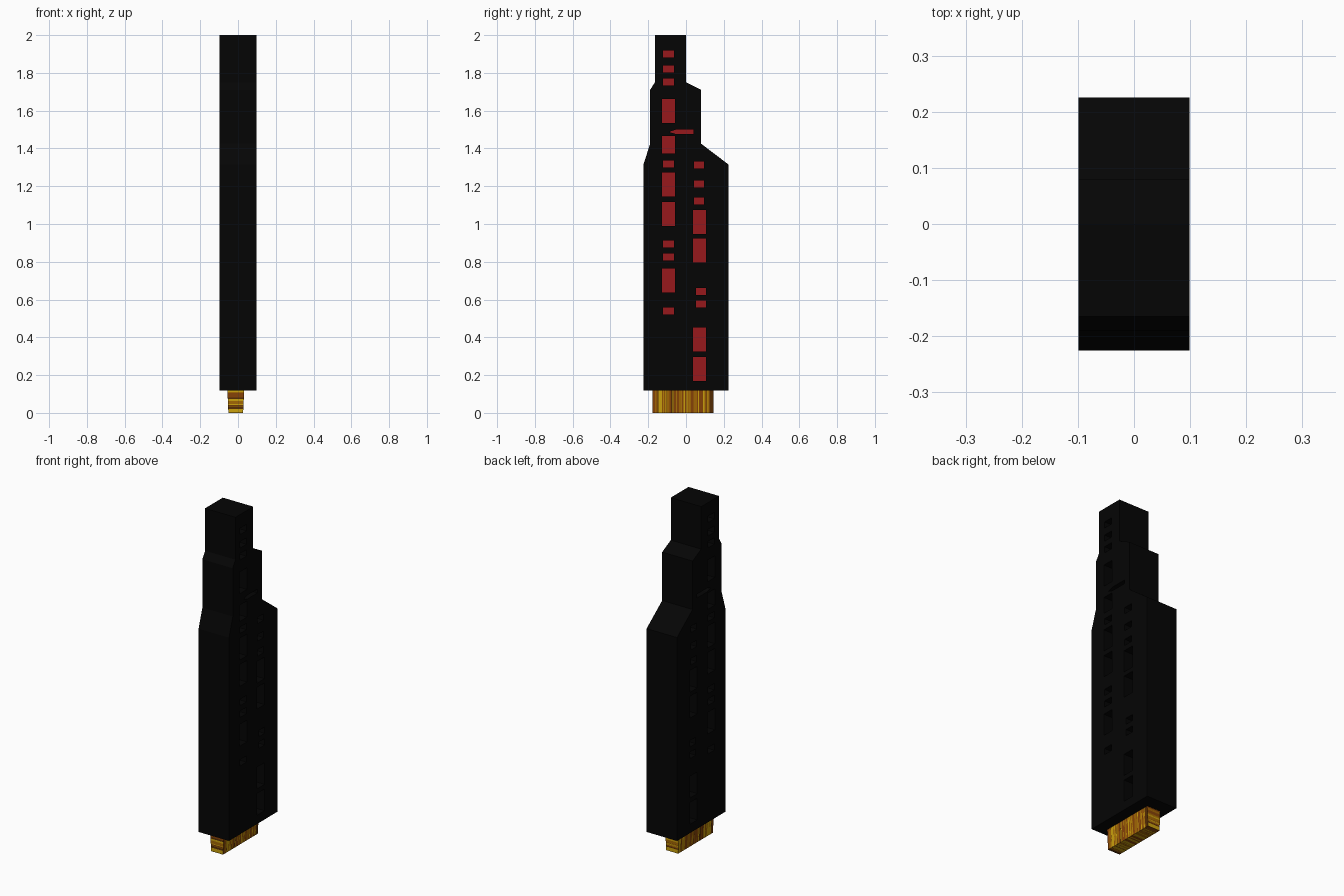
import bpy, bmesh, random

if "Cube" in bpy.data.objects:
    bpy.data.objects.remove(bpy.data.objects["Cube"])
random.seed(4)

def material(name, rgb):
    m = bpy.data.materials.new(name)
    m.diffuse_color = (*rgb, 1)
    m.use_nodes = True
    m.node_tree.nodes["Principled BSDF"].inputs["Base Color"].default_value = m.diffuse_color
    return m

black = material("black", (0.0015, 0.0015, 0.0015))
red = material("dark red", (0.31, 0.009, 0.012))
golds = [material("yellow gold", (0.60, 0.36, 0.004)),
         material("amber", (0.36, 0.135, 0.001)),
         material("rust", (0.24, 0.055, 0.002)),
         material("brown", (0.09, 0.025, 0.001))]

def add_object(name, bm, mats):
    me = bpy.data.meshes.new(name)
    bm.to_mesh(me)
    bm.free()
    for m in mats:
        me.materials.append(m)
    ob = bpy.data.objects.new(name, me)
    bpy.context.collection.objects.link(ob)
    return ob

def prism(bm, profile, x0, x1):
    """Closed (y, z) profile extruded along x."""
    a = [bm.verts.new((x0, y, z)) for y, z in profile]
    b = [bm.verts.new((x1, y, z)) for y, z in profile]
    n = len(a)
    faces = [bm.faces.new(a), bm.faces.new(b)]
    for i in range(n):
        j = (i + 1) % n
        faces.append(bm.faces.new((a[i], a[j], b[j], b[i])))
    bmesh.ops.recalc_face_normals(bm, faces=faces)

# stepped tower body
bm = bmesh.new()
prism(bm, [(-.225, .118), (.225, .118), (.225, 1.315), (.08, 1.425), (.08, 1.71),
           (0, 1.75), (0, 2), (-.165, 2), (-.165, 1.75), (-.19, 1.71),
           (-.19, 1.425), (-.225, 1.315)], -.099, .099)
body = add_object("tower_body", bm, [black])

# window openings: (column centre y, half width, height, lower edges)
rows = [(-.0925, .029, .037, (1.882, 1.803, 1.733, 1.300, .875, .806, .520)),
        (-.0925, .034, .127, (1.535, 1.145, .990, .638)),
        (-.0925, .034, .095, (1.372,)),
        (.069, .027, .037, (1.295, 1.193, 1.104)),
        (.079, .027, .037, (.625, .557)),
        (.071, .034, .127, (.947, .795, .325, .170))]
shapes = []
for y, w, h, lows in rows:
    for z in lows:
        shapes.append([(y - w, z), (y + w, z), (y + w, z + h), (y - w, z + h)])
# slot joining the two columns
shapes.append([(-.09, 1.487), (-.055, 1.477), (.04, 1.477), (.04, 1.499), (-.055, 1.499)])

# cut a recess on both sides, leaving a red panel at the middle
bm = bmesh.new()
for s in shapes:
    prism(bm, s, -.15, .15)
cutter = add_object("window_cutter", bm, [black])
cutter.hide_render = True
mod = body.modifiers.new("windows", 'BOOLEAN')
mod.operation = 'DIFFERENCE'
mod.solver = 'EXACT'
mod.object = cutter
bpy.context.view_layer.objects.active = body
bpy.ops.object.modifier_apply(modifier=mod.name)
bpy.data.objects.remove(cutter)

bm = bmesh.new()
for s in shapes:
    prism(bm, s, -.004, .004)
add_object("window_panels", bm, [red])

# striped foot, slightly narrower at the base
Y0, Y1, Z1 = -.178, .146, .118
bm = bmesh.new()

def side(z):
    t = z / Z1
    return -.051 - .005 * t, .027 + .006 * t

def quad(*co):
    f = bm.faces.new([bm.verts.new(c) for c in co])
    f.material_index = random.choices((0, 1, 2, 3), (3, 4, 4, 1))[0]

def stripes(lo, hi, n):
    cuts = sorted(random.uniform(lo, hi) for _ in range(n))
    cuts = [lo] + cuts + [hi]
    return list(zip(cuts, cuts[1:]))

(l0, r0), (l1, r1) = side(0), side(Z1)
for a, b in stripes(Y0, Y1, 75):
    quad((r0, a, 0), (r0, b, 0), (r1, b, Z1), (r1, a, Z1))
    quad((l0, b, 0), (l0, a, 0), (l1, a, Z1), (l1, b, Z1))
    quad((l0, a, 0), (l0, b, 0), (r0, b, 0), (r0, a, 0))
for a, b in stripes(0, Z1, 24):
    (la, ra), (lb, rb) = side(a), side(b)
    quad((la, Y0, a), (ra, Y0, a), (rb, Y0, b), (lb, Y0, b))
    quad((ra, Y1, a), (la, Y1, a), (lb, Y1, b), (rb, Y1, b))
add_object("striped_foot", bm, golds)
